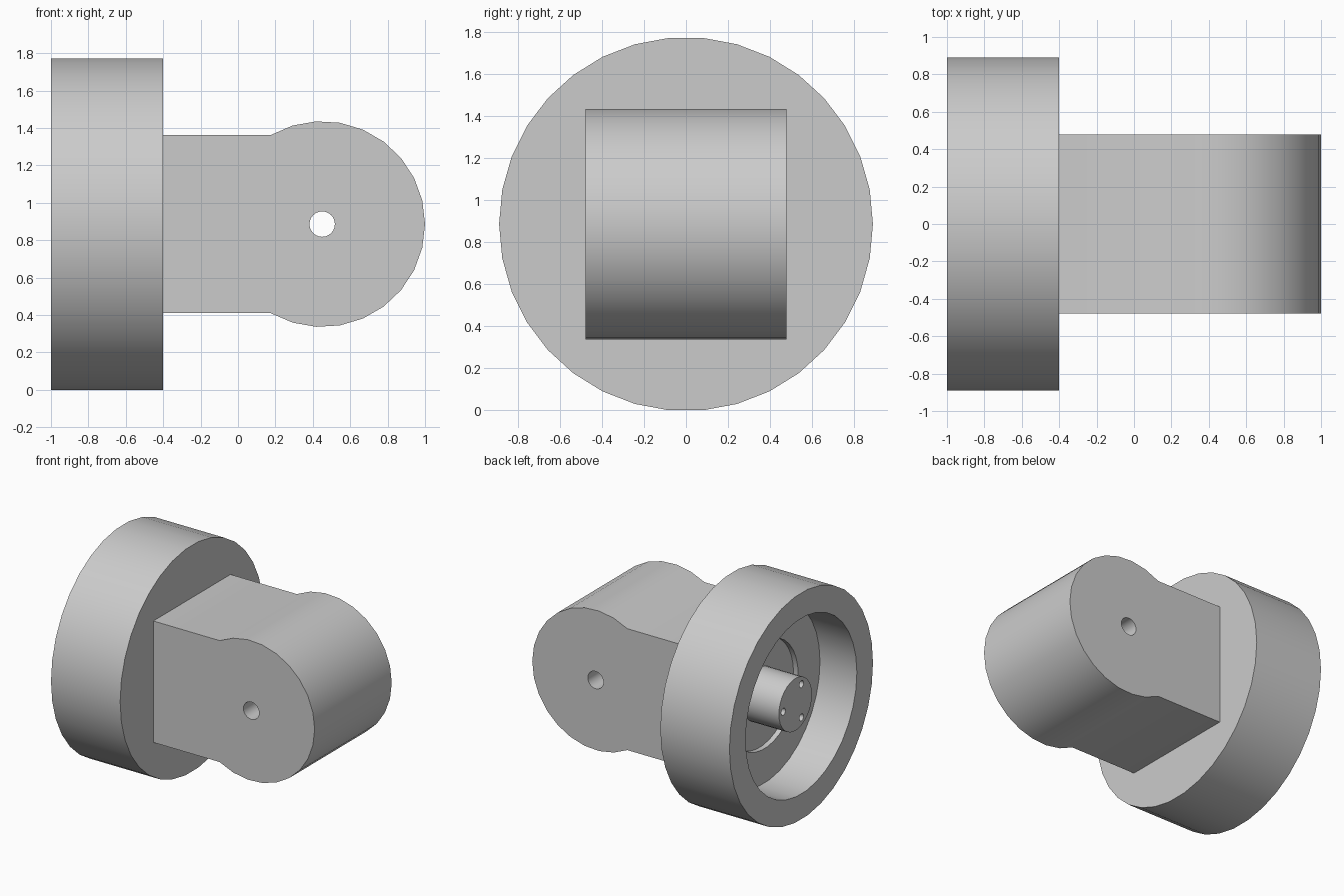
import bpy, bmesh
from math import cos, sin, pi, radians
from mathutils import Matrix, Vector

cube = bpy.data.objects.get("Cube")
if cube:
    bpy.data.objects.remove(cube, do_unlink=True)

AXIS_Z = 0.886   # height of the main axis
PIVOT_X = 0.45   # centre of the rounded arm end

grey = bpy.data.materials.new("light_grey")
grey.use_nodes = True
grey.diffuse_color = (0.6, 0.6, 0.6, 1)
grey.node_tree.nodes["Principled BSDF"].inputs["Base Color"].default_value = (0.6, 0.6, 0.6, 1)


def finish(name, bm):
    bmesh.ops.recalc_face_normals(bm, faces=bm.faces)
    mesh = bpy.data.meshes.new(name)
    bm.to_mesh(mesh)
    bm.free()
    mesh.materials.append(grey)
    obj = bpy.data.objects.new(name, mesh)
    bpy.context.collection.objects.link(obj)
    return obj


def lathe(name, profile, sides):
    """Turn (x, radius) points about the main axis, capping both ends."""
    bm = bmesh.new()
    rings = []
    for x, r in profile:
        rings.append([bm.verts.new((x, r * cos(2 * pi * i / sides),
                                    AXIS_Z + r * sin(2 * pi * i / sides)))
                      for i in range(sides)])
    for a, b in zip(rings, rings[1:]):
        for i in range(sides):
            j = (i + 1) % sides
            bm.faces.new((a[i], a[j], b[j], b[i]))
    bm.faces.new(rings[0])
    bm.faces.new(rings[-1])
    return finish(name, bm)


def rods(name, centres, radius, depth, axis, sides):
    """Parallel cylinders used for drilling."""
    bm = bmesh.new()
    turn = Vector((0, 0, 1)).rotation_difference(Vector(axis)).to_matrix().to_4x4()
    for c in centres:
        bmesh.ops.create_cone(bm, cap_ends=True, segments=sides, radius1=radius,
                              radius2=radius, depth=depth,
                              matrix=Matrix.Translation(c) @ turn)
    return finish(name, bm)


def select_only(obj):
    bpy.ops.object.select_all(action='DESELECT')
    obj.select_set(True)
    bpy.context.view_layer.objects.active = obj


def drill(obj, cutter):
    cutter.hide_render = True
    select_only(obj)
    mod = obj.modifiers.new("drill", 'BOOLEAN')
    mod.operation = 'DIFFERENCE'
    mod.solver = 'EXACT'
    mod.object = cutter
    bpy.ops.object.modifier_apply(modifier=mod.name)
    bpy.data.objects.remove(cutter, do_unlink=True)


# Round housing: outer wall, open cavity and a shallow recess in its floor
housing = lathe("round_housing", [(-0.4, 0.89), (-1, 0.89), (-1, 0.69), (-0.68, 0.69),
                                  (-0.68, 0.42), (-0.64, 0.42)], 34)

# Central shaft with three bolt holes in its end
shaft = lathe("centre_shaft", [(-0.95, 0.205), (-0.62, 0.205)], 30)
bolt_centres = [(-0.95, 0.15 * cos(a), AXIS_Z + 0.15 * sin(a))
                for a in (0, 2 * pi / 3, 4 * pi / 3)]
drill(shaft, rods("bolt_cutter", bolt_centres, 0.027, 0.3, (1, 0, 0), 16))

# Arm: rectangular block ending in a rounded knuckle
bm = bmesh.new()
step = 2 * pi / 27
outline = [(PIVOT_X + 0.55 * cos(i * step), 0.55 * sin(i * step)) for i in range(-9, 10)]
outline += [(-0.42, outline[-1][1]), (-0.42, outline[0][1])]
face = bm.faces.new([bm.verts.new((x, -0.478, AXIS_Z + z)) for x, z in outline])
side = bmesh.ops.extrude_face_region(bm, geom=[face], use_keep_orig=True)
bmesh.ops.translate(bm, vec=(0, 0.956, 0),
                    verts=[g for g in side["geom"] if isinstance(g, bmesh.types.BMVert)])
arm = finish("pivot_arm", bm)
drill(arm, rods("pin_cutter", [(PIVOT_X, 0, AXIS_Z)], 0.068, 1.2, (0, 1, 0), 24))

for obj in (housing, shaft, arm):
    select_only(obj)
    bpy.ops.object.shade_smooth_by_angle(angle=radians(25))
